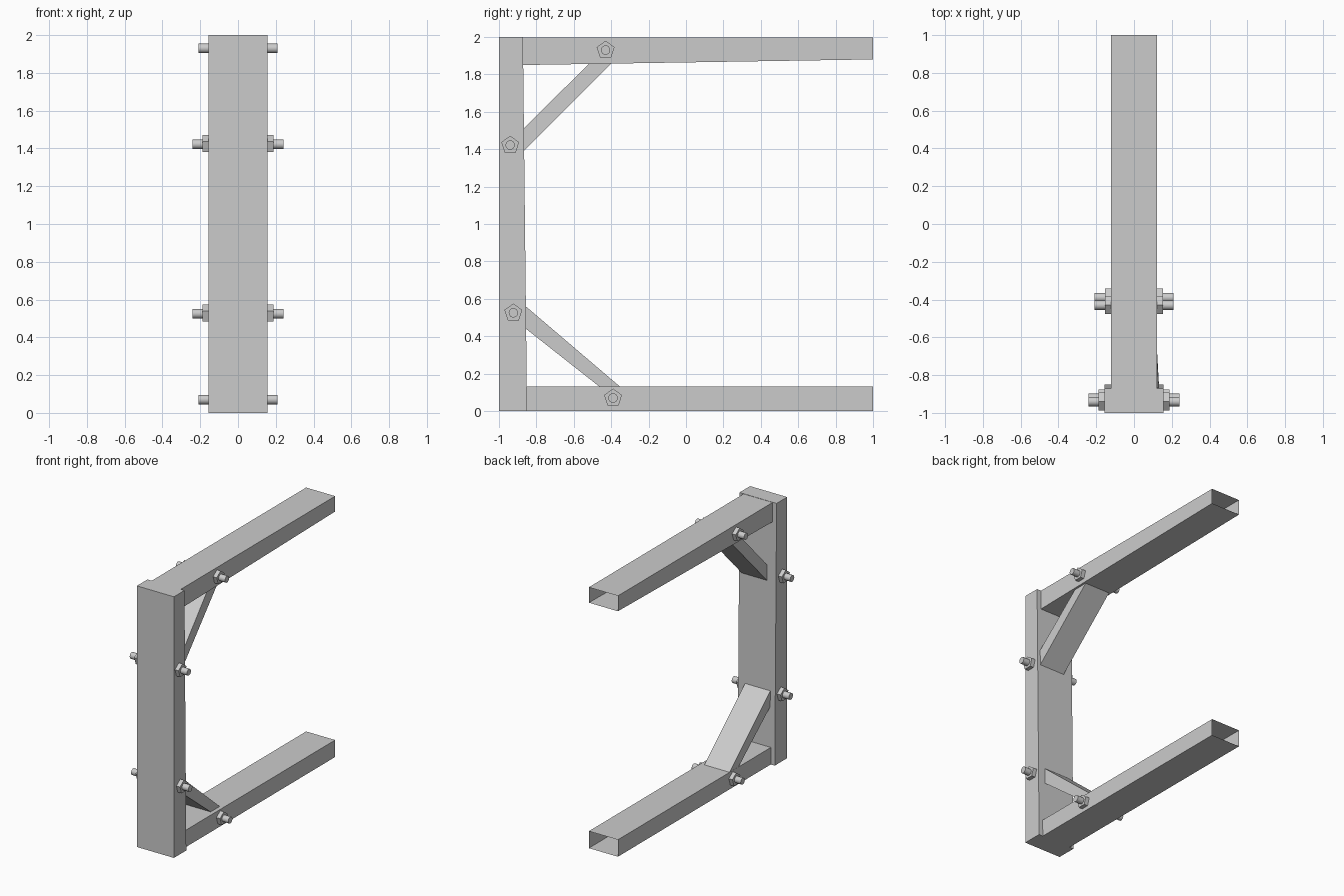
import bpy
import math
from mathutils import Matrix

if "Cube" in bpy.data.objects:
    bpy.data.objects.remove(bpy.data.objects["Cube"])


def make_object(name, verts, faces):
    mesh = bpy.data.meshes.new(name)
    mesh.from_pydata(verts, [], faces)
    mesh.update()
    ob = bpy.data.objects.new(name, mesh)
    bpy.context.collection.objects.link(ob)
    return ob


def side_prism(name, profile, x0, x1, skew=None, open_edges=()):
    """Extrude a (y, z) profile across x; skew shifts each point in x."""
    n = len(profile)
    skew = skew or [0] * n
    verts = [(x + s, y, z) for x in (x0, x1) for (y, z), s in zip(profile, skew)]
    faces = [tuple(reversed(range(n))), tuple(range(n, 2 * n))]
    for i in range(n):
        if i not in open_edges:
            j = (i + 1) % n
            faces.append((i, j, n + j, n + i))
    return make_object(name, verts, faces)


def x_cylinder(name, sides, radius, x0, x1, y, z, smooth=False):
    """Closed cylinder along x with its first corner pointing up."""
    ring = [(y + radius * math.sin(a), z + radius * math.cos(a))
            for a in (2 * math.pi * i / sides for i in range(sides))]
    ring.reverse()
    ob = side_prism(name, ring, x0, x1)
    if smooth:
        bpy.context.view_layer.objects.active = ob
        ob.select_set(True)
        bpy.ops.object.shade_smooth_by_angle()
        ob.select_set(False)
    return ob


POST, BEAM = 0.157, 0.123

# Upright, slightly tapered
side_prism("upright_post", [(-1, 0), (-0.85, 0), (-0.872, 2), (-1, 2)], -POST, POST)

# Horizontal beams, open at the far end (edge 1)
side_prism("lower_beam", [(-0.85, 0), (1, 0), (1, 0.13), (-0.852, 0.13)],
           -BEAM, BEAM, open_edges=(1,))
side_prism("upper_beam", [(-0.871, 1.85), (1, 1.88), (1, 1.998), (-0.872, 1.998)],
           -BEAM, BEAM, open_edges=(1,))

# Diagonal braces, set a little askew
side_prism("upper_brace", [(-0.868, 1.39), (-0.40, 1.858), (-0.52, 1.856), (-0.868, 1.51)],
           -0.107, 0.107, skew=[0.026, 0.0, 0.0, 0.026])
side_prism("lower_brace", [(-0.856, 0.44), (-0.46, 0.128), (-0.35, 0.128), (-0.857, 0.56)],
           -0.107, 0.107, skew=[-0.008, -0.015, -0.015, -0.008])

# Five-sided nuts and bolt ends on both sides
bolts = [("upper_post", -0.94, 1.422, POST), ("lower_post", -0.923, 0.525, POST),
         ("upper_beam", -0.43, 1.93, BEAM), ("lower_beam", -0.39, 0.07, BEAM)]
for label, y, z, face in bolts:
    for side, s in (("left", -1), ("right", 1)):
        for part, n, r, depth in (("nut", 5, 0.05, 0.031), ("bolt", 16, 0.025, 0.085)):
            x0, x1 = sorted((s * (face - 0.002), s * (face + depth)))
            x_cylinder(f"{label}_{part}_{side}", n, r, x0, x1, y, z, smooth=(part == "bolt"))
